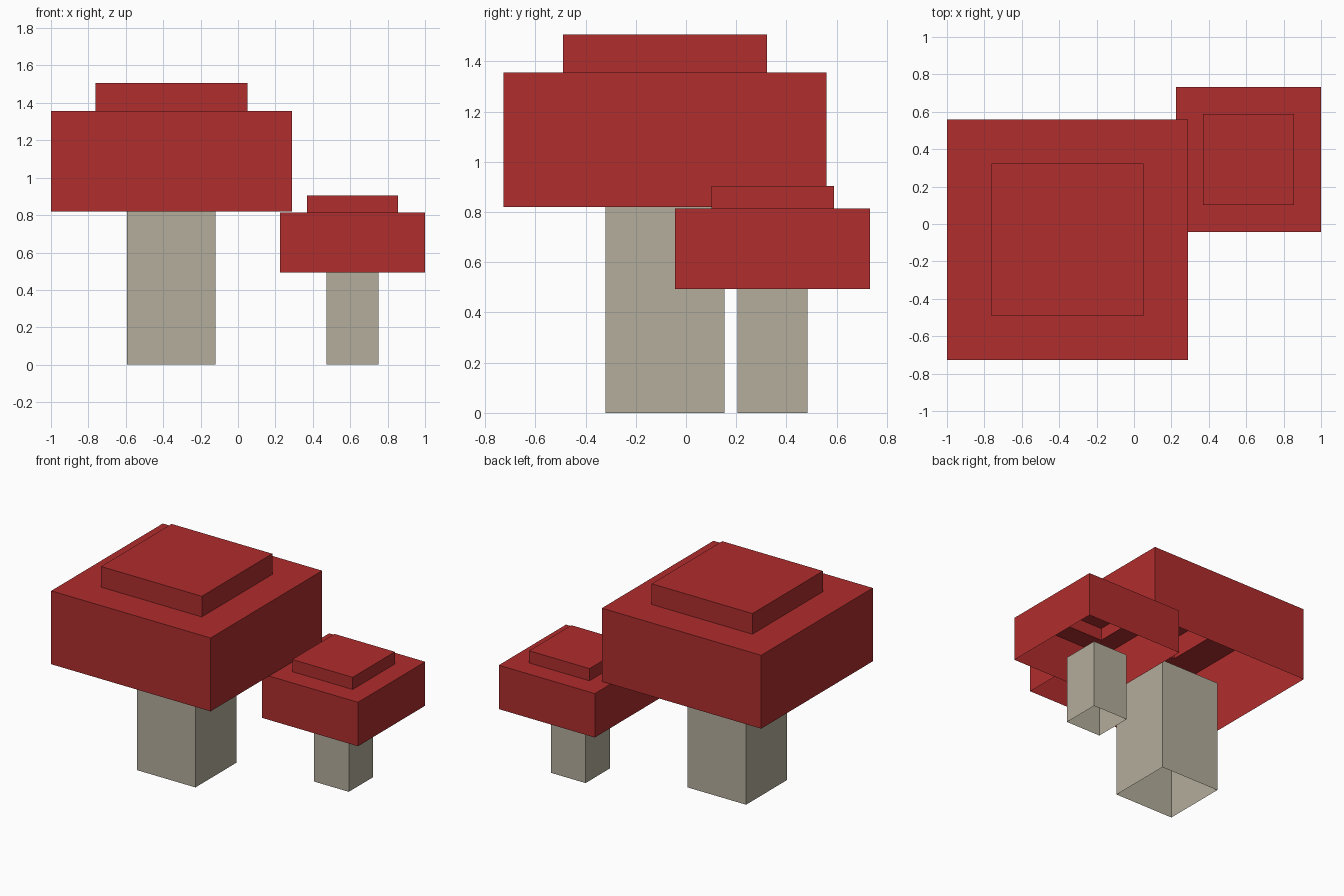
import bpy, bmesh

if "Cube" in bpy.data.objects:
    bpy.data.objects.remove(bpy.data.objects["Cube"])


def material(name, color):
    m = bpy.data.materials.new(name)
    m.diffuse_color = (*color, 1)
    m.use_nodes = True
    m.node_tree.nodes["Principled BSDF"].inputs["Base Color"].default_value = m.diffuse_color
    return m


red = material("cap_red", (0.435, 0.026, 0.026))
beige = material("stem_beige", (0.456, 0.418, 0.332))


def square_shell(name, center, rings, mat, closed_top):
    """Stack square rings of (half width, z), open below."""
    bm = bmesh.new()
    cx, cy = center
    loops = [[bm.verts.new((cx + sx * h, cy + sy * h, z))
              for sx, sy in ((-1, -1), (1, -1), (1, 1), (-1, 1))]
             for h, z in rings]
    for low, high in zip(loops, loops[1:]):
        for i in range(4):
            j = (i + 1) % 4
            bm.faces.new((low[i], low[j], high[j], high[i]))
    if closed_top:
        bm.faces.new(loops[-1])
    mesh = bpy.data.meshes.new(name)
    bm.to_mesh(mesh)
    bm.free()
    mesh.materials.append(mat)
    obj = bpy.data.objects.new(name, mesh)
    bpy.context.collection.objects.link(obj)


def mushroom(size, center, stem_half, stem_top, cap_half, cap_top, crown_half, crown_top):
    # hollow stem
    square_shell(size + "_stem", center, [(stem_half, 0), (stem_half, stem_top)], beige, False)
    # hollow cap with a smaller raised crown
    square_shell(size + "_cap", center,
                 [(cap_half, stem_top), (cap_half, cap_top),
                  (crown_half, cap_top), (crown_half, crown_top)], red, True)


mushroom("large", (-0.356, -0.084), 0.237, 0.82, 0.644, 1.356, 0.407, 1.507)
mushroom("small", (0.612, 0.345), 0.14, 0.494, 0.388, 0.815, 0.244, 0.904)
